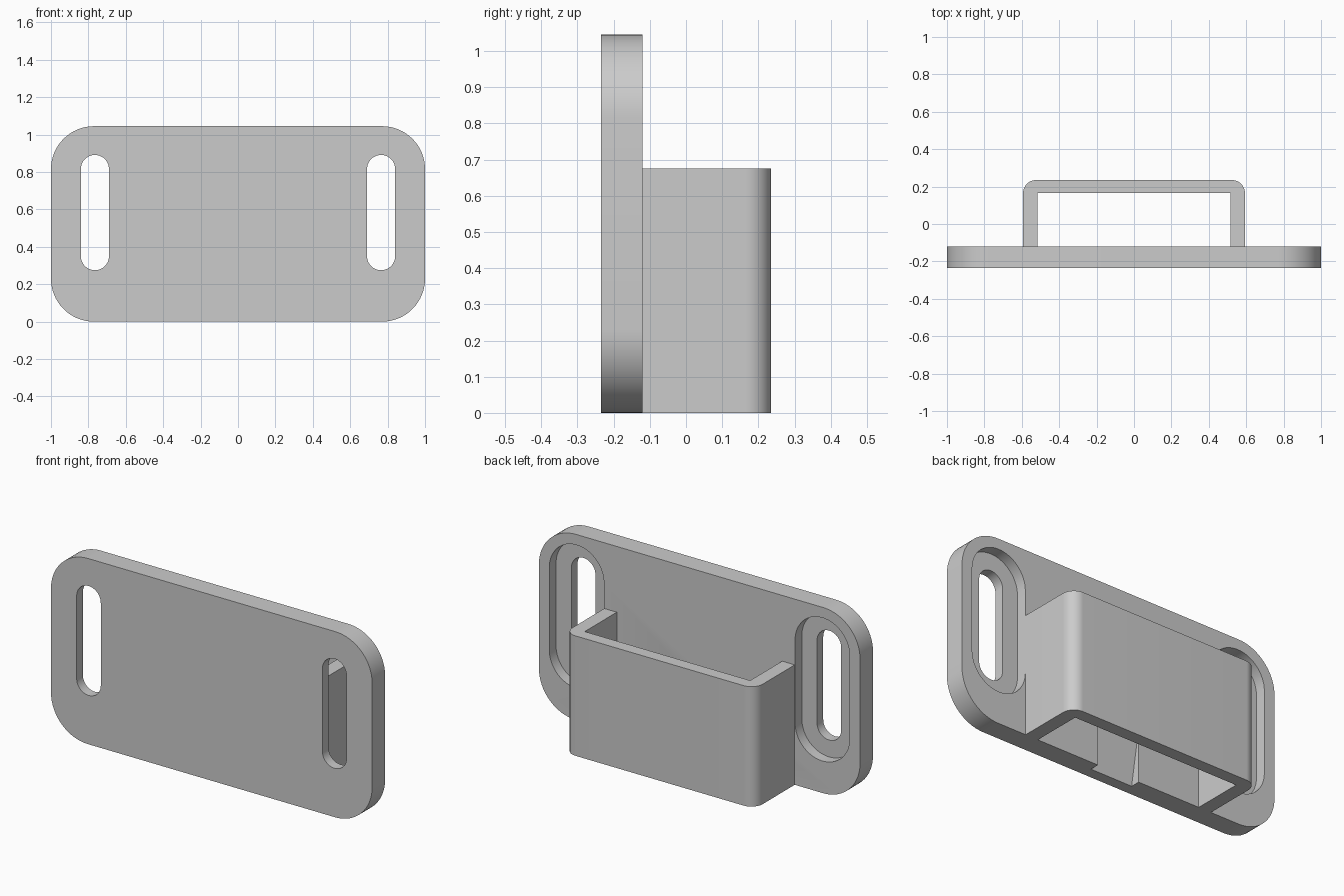
import bpy
import bmesh
from math import sin, cos, pi, radians
from mathutils import Vector

cube = bpy.data.objects.get("Cube")
if cube:
    bpy.data.objects.remove(cube, do_unlink=True)

HEIGHT = 1.045
FRONT, BACK = -0.235, -0.12
SLEEVE_BACK, SLEEVE_TOP = 0.235, 0.675

grey = bpy.data.materials.new("light_grey")
grey.use_nodes = True
grey.diffuse_color = (0.6, 0.6, 0.6, 1)
grey.node_tree.nodes["Principled BSDF"].inputs["Base Color"].default_value = (0.6, 0.6, 0.6, 1)


def arc(cx, cy, r, start, steps=16):
    """Quarter circle, counter-clockwise from the start angle in degrees."""
    angles = [radians(start) + pi / 2 * i / steps for i in range(steps + 1)]
    return [(cx + r * cos(a), cy + r * sin(a)) for a in angles]


def rounded(cx, cy, hw, hh, r):
    """Rounded rectangle; a slot when the radius equals the half width."""
    pts = []
    for sx, sy, start in ((1, 1, 0), (-1, 1, 90), (-1, -1, 180), (1, -1, 270)):
        pts += arc(cx + sx * (hw - r), cy + sy * (hh - r), r, start)
    return pts


def prism(name, outline, low, high, axis):
    """Extrude a 2D outline along the given axis."""
    def place(u, v, t):
        return {"x": (t, u, v), "y": (u, t, v), "z": (u, v, t)}[axis]

    bm = bmesh.new()
    verts = [bm.verts.new(place(u, v, low)) for u, v in outline]
    bm.faces.new(verts)
    bmesh.ops.remove_doubles(bm, verts=bm.verts[:], dist=1e-5)
    out = bmesh.ops.extrude_face_region(bm, geom=bm.faces[:])
    moved = [g for g in out["geom"] if isinstance(g, bmesh.types.BMVert)]
    bmesh.ops.translate(bm, verts=moved, vec=Vector(place(0, 0, high - low)))
    bmesh.ops.recalc_face_normals(bm, faces=bm.faces[:])
    mesh = bpy.data.meshes.new(name)
    bm.to_mesh(mesh)
    bm.free()
    mesh.materials.append(grey)
    obj = bpy.data.objects.new(name, mesh)
    bpy.context.collection.objects.link(obj)
    return obj


def activate(obj):
    bpy.ops.object.select_all(action="DESELECT")
    obj.select_set(True)
    bpy.context.view_layer.objects.active = obj


def cut(target, cutter):
    cutter.hide_render = True
    mod = target.modifiers.new("cut", "BOOLEAN")
    mod.operation = "DIFFERENCE"
    mod.solver = "EXACT"
    mod.object = cutter
    activate(target)
    bpy.ops.object.modifier_apply(modifier=mod.name)
    bpy.data.objects.remove(cutter, do_unlink=True)


# Mounting plate with large rounded corners
plate = prism("mounting_plate", rounded(0, HEIGHT / 2, 1, HEIGHT / 2, 0.23), FRONT, BACK, "y")

# Strap slots, each with a wider recess on the back
for side in (-1, 1):
    x, z = side * 0.765, 0.583
    cut(plate, prism("recess_cutter", rounded(x, z, 0.17, 0.403, 0.17), -0.18, 0, "y"))
    cut(plate, prism("slot_cutter", rounded(x, z, 0.075, 0.308, 0.075), -0.4, 0, "y"))

# Tapered notch at the bottom of the plate, inside the sleeve
wedge = [(-0.18, -0.05), (-0.173, 0), (BACK, 0.3), (0, 0.3), (0, -0.05)]
cut(plate, prism("notch_cutter", wedge, -0.13, 0.13, "x"))

# Open U-shaped sleeve on the back, rounded outside and square inside
outer, inner, r = 0.593, 0.515, 0.07
floor = 0.165
profile = [(outer, BACK)]
profile += arc(outer - r, SLEEVE_BACK - r, r, 0)
profile += arc(r - outer, SLEEVE_BACK - r, r, 90)
profile += [(-outer, BACK), (-inner, BACK), (-inner, floor), (inner, floor), (inner, BACK)]
sleeve = prism("sleeve", profile, 0, SLEEVE_TOP, "z")

for part in (plate, sleeve):
    activate(part)
    bpy.ops.object.shade_smooth_by_angle(angle=radians(30))
